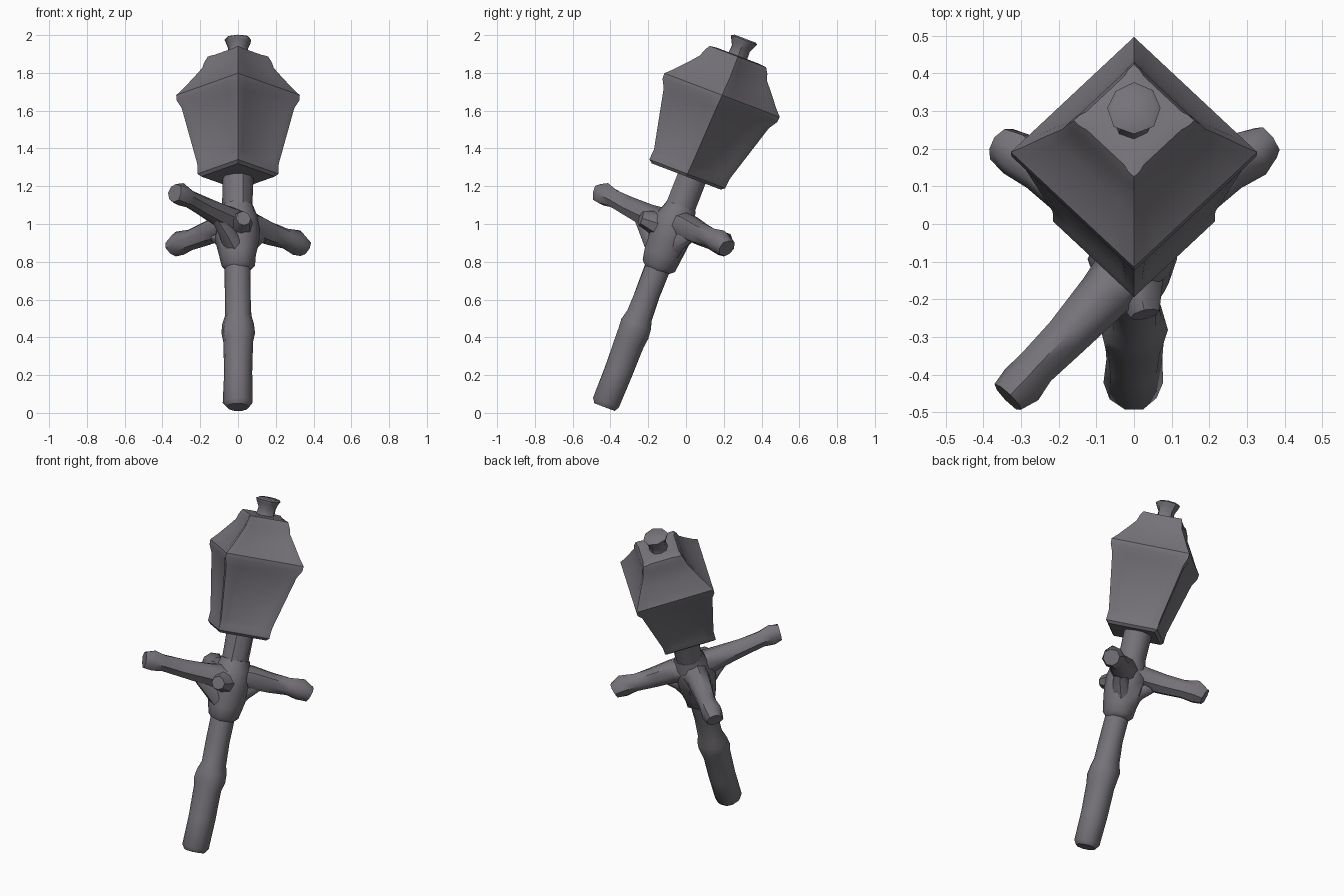
import bpy, bmesh, math, random
from mathutils import Vector, Matrix

random.seed(4)
cube = bpy.data.objects.get("Cube")
if cube:
    bpy.data.objects.remove(cube, do_unlink=True)

# Single weathered stone colour
stone = bpy.data.materials.new("dull grey stone")
stone.use_nodes = True
colour = (0.18, 0.17, 0.19, 1)
stone.diffuse_color = colour
stone.node_tree.nodes["Principled BSDF"].inputs["Base Color"].default_value = colour

# Leaning frame shared by the post and lantern: local z runs up the post
up = Vector((0, 0.355, 0.935)).normalized()
side = Vector((1, 0, 0))
back = up.cross(side)
lean = Matrix((side, back, up)).transposed().to_4x4()
lean.translation = Vector((0, -0.43, 0.03))


def loft(name, rings, angle):
    """Skin a list of equal-length point rings and close both ends."""
    bm = bmesh.new()
    loops = [[bm.verts.new(p) for p in ring] for ring in rings]
    n = len(loops[0])
    for a, b in zip(loops, loops[1:]):
        for i in range(n):
            j = (i + 1) % n
            bm.faces.new((a[i], a[j], b[j], b[i]))
    bm.faces.new(loops[0][::-1])
    bm.faces.new(loops[-1])
    bmesh.ops.recalc_face_normals(bm, faces=bm.faces)
    mesh = bpy.data.meshes.new(name)
    bm.to_mesh(mesh)
    bm.free()
    obj = bpy.data.objects.new(name, mesh)
    obj.data.materials.append(stone)
    bpy.context.collection.objects.link(obj)
    bpy.ops.object.select_all(action="DESELECT")
    obj.select_set(True)
    bpy.context.view_layer.objects.active = obj
    bpy.ops.object.shade_smooth_by_angle(angle=math.radians(angle))
    return obj


def turned(name, profile, sides=10, rough=0.06):
    """Round part on the leaning axis from (height, radius) pairs."""
    rings = []
    for h, r in profile:
        ring = []
        for i in range(sides):
            a = math.tau * i / sides
            q = r * (1 + random.uniform(-rough, rough))
            ring.append(lean @ Vector((q * math.cos(a), q * math.sin(a), h)))
        rings.append(ring)
    return loft(name, rings, 45)


def limb(name, path, radii, sides=8, rough=0.08):
    """Knobbly round branch along a path."""
    pts = [Vector(p) for p in path]
    rings = []
    for k, p in enumerate(pts):
        d = pts[min(k + 1, len(pts) - 1)] - pts[max(k - 1, 0)]
        q = d.to_track_quat("Z", "Y")
        ring = []
        for i in range(sides):
            a = math.tau * i / sides
            r = radii[k] * (1 + random.uniform(-rough, rough))
            ring.append(p + q @ Vector((r * math.cos(a), r * math.sin(a), 0)))
        rings.append(ring)
    return loft(name, rings, 45)


# Post with a swollen knot halfway up the lower shaft
turned("lower_post", [(0, 0.06), (0.025, 0.077), (0.2, 0.077), (0.37, 0.08),
                      (0.42, 0.09), (0.47, 0.087), (0.52, 0.072),
                      (0.65, 0.068), (0.85, 0.07)])
turned("hub", [(0.77, 0.06), (0.8, 0.092), (0.86, 0.1), (0.95, 0.118),
               (1.02, 0.118), (1.08, 0.1), (1.14, 0.082)])
turned("neck", [(1.05, 0.085), (1.15, 0.08), (1.32, 0.08)])

# Branch arms: one raised at the front, a drooping pair at the back
limb("front_arm", [(0, -0.09, 0.99), (-0.08, -0.19, 1.04), (-0.18, -0.3, 1.09),
                   (-0.26, -0.38, 1.135), (-0.3, -0.425, 1.155),
                   (-0.335, -0.46, 1.165)],
     [0.09, 0.068, 0.056, 0.05, 0.06, 0.05])
for name, s in (("left_back_arm", 1), ("right_back_arm", -1)):
    limb(name, [(0, -0.06, 1.0), (s * 0.09, 0.01, 0.985), (s * 0.17, 0.075, 0.95),
                (s * 0.25, 0.14, 0.92), (s * 0.31, 0.185, 0.9),
                (s * 0.35, 0.215, 0.87)],
         [0.09, 0.07, 0.06, 0.055, 0.066, 0.05])
    limb(name + "_brace", [(0, -0.1, 0.84), (s * 0.07, -0.035, 0.91),
                           (s * 0.14, 0.04, 0.95)], [0.07, 0.05, 0.03])
limb("front_brace", [(0, -0.14, 0.85), (-0.06, -0.2, 0.96), (-0.12, -0.25, 1.05)],
     [0.06, 0.045, 0.03])
# Stump of the broken arm
limb("broken_stump", [(0, -0.1, 0.98), (0.015, -0.18, 1.01), (0.03, -0.24, 1.03)],
     [0.085, 0.06, 0.038])


def lantern_ring(h, r, dip, shift=0):
    """Square ring, corner first, with raised ridges beside sunken panels."""
    ring = []
    for k in range(4):
        a, b = (Vector((math.cos(t), math.sin(t), 0))
                for t in (k * math.pi / 2, (k + 1) * math.pi / 2))
        for f, g in ((0, 1), (0.1, 1), (0.17, dip), (0.83, dip), (0.9, 1)):
            p = a.lerp(b, f) * r * g + Vector((0, shift, h))
            ring.append(lean @ p)
    return ring


# Lantern: flared body with framed panels and a sloping roof
loft("lantern", [lantern_ring(*s) for s in (
    (1.295, 0.195, 1, -0.03), (1.31, 0.215, 1, -0.03), (1.345, 0.215, 1, -0.028),
    (1.37, 0.216, 0.95, -0.025), (1.69, 0.298, 0.95, -0.01),
    (1.735, 0.325, 1, -0.007), (1.765, 0.327, 1, -0.006),
    (1.8, 0.292, 0.97, -0.004), (1.87, 0.232, 0.96), (1.92, 0.19, 0.97),
    (1.955, 0.178, 0.98), (1.985, 0.16, 0.95), (1.99, 0.12, 0.95))], 35)

# Flared finial on the roof
turned("finial", [(1.96, 0.06), (1.99, 0.053), (2.03, 0.05), (2.06, 0.064),
                  (2.08, 0.072), (2.088, 0.06)], sides=8)
